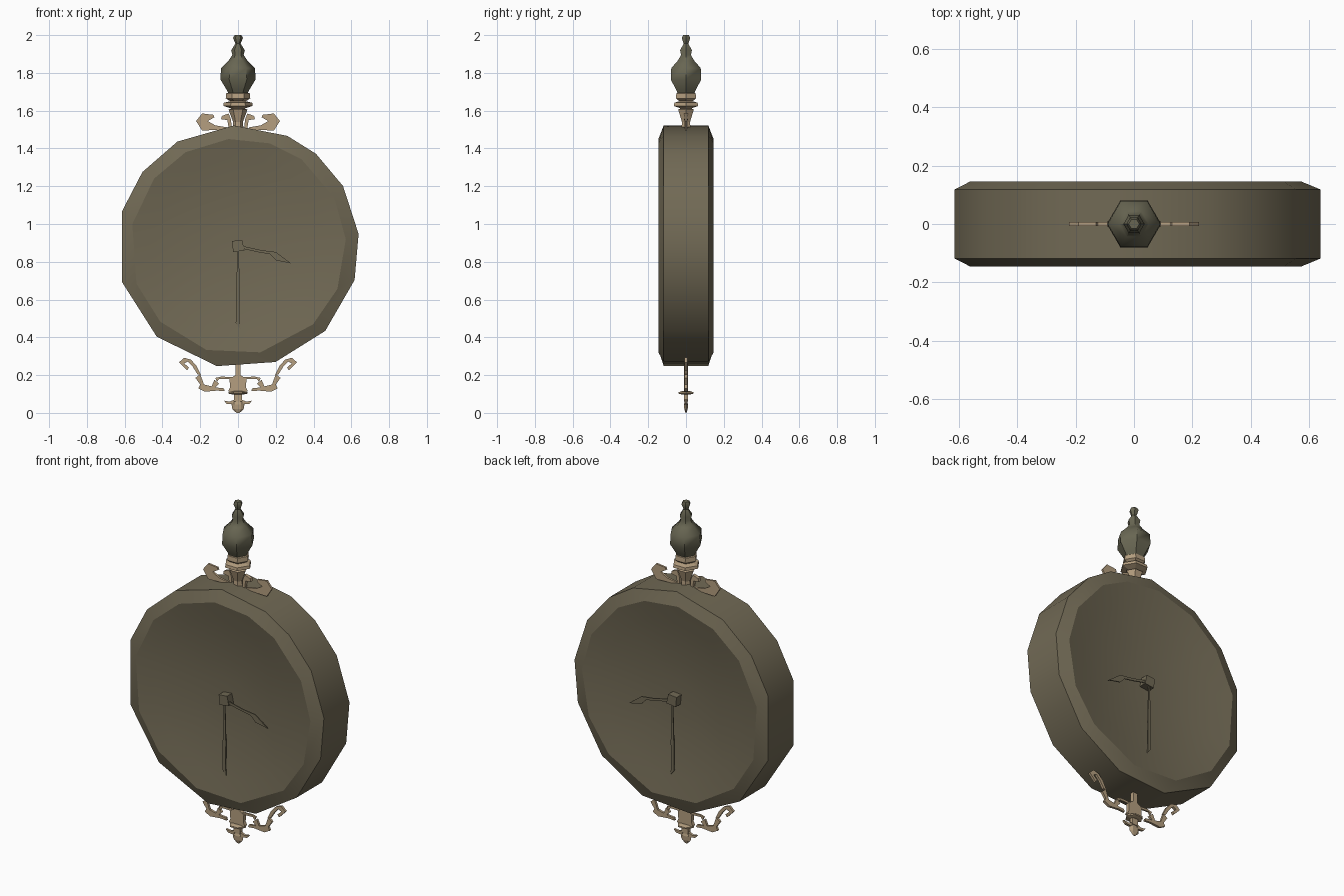
import bpy, bmesh, math

def material(name, rgb):
    m = bpy.data.materials.new(name)
    m.diffuse_color = (*rgb, 1)
    return m

DARK = material("dark bronze", (0.165, 0.142, 0.090))
GREEN = material("green bronze", (0.138, 0.132, 0.085))
TAN = material("pale brass", (0.46, 0.345, 0.215))
CZ = 0.88

def finish(bm, name, mat):
    bmesh.ops.recalc_face_normals(bm, faces=bm.faces[:])
    me = bpy.data.meshes.new(name)
    bm.to_mesh(me)
    bm.free()
    me.materials.append(mat)
    ob = bpy.data.objects.new(name, me)
    bpy.context.collection.objects.link(ob)
    return ob

def bridge(bm, a, b):
    n = len(a)
    return [bm.faces.new((a[i], a[(i + 1) % n], b[(i + 1) % n], b[i])) for i in range(n)]

def lathe(name, profile, mat, sides=6, ys=1.0, smooth=None):
    """Turned part from (radius, z) pairs."""
    bm = bmesh.new()
    rings = [[bm.verts.new((r * math.cos(2 * math.pi * k / sides),
                            ys * r * math.sin(2 * math.pi * k / sides), z))
              for k in range(sides)] for r, z in profile]
    for a, b in zip(rings, rings[1:]):
        bridge(bm, a, b)
    bm.faces.new(rings[0])
    bm.faces.new(rings[-1])
    ob = finish(bm, name, mat)
    if smooth:
        bpy.ops.object.select_all(action='DESELECT')
        ob.select_set(True)
        bpy.context.view_layer.objects.active = ob
        bpy.ops.object.shade_smooth_by_angle(angle=math.radians(smooth))
    return ob

def plate(name, pts, mat, y=0.0, t=0.014):
    """Flat cut-out in the xz plane with thickness t, centred on y."""
    bm = bmesh.new()
    a = [bm.verts.new((x, y - t / 2, z)) for x, z in pts]
    b = [bm.verts.new((x, y + t / 2, z)) for x, z in pts]
    bm.faces.new(a)
    bm.faces.new(b)
    bridge(bm, a, b)
    return finish(bm, name, mat)

def pair(name, pts, mat, **kw):
    plate(name + "_right", pts, mat, **kw)
    plate(name + "_left", [(-x, z) for x, z in pts], mat, **kw)

# clock drum: uneven 14-sided rim, chamfers, and a shallow dish on both sides
OUT = [92, 66, 50, 30, 6, -16, -44, -72, -100, -132, -163, -197, -218, -240]
INN = [95, 73, 54, 27, 4, -23, -46, -78, -107, -136, -160, -192, -219, -241]
bm = bmesh.new()

def ring(angles, r, y):
    return [bm.verts.new((r * math.cos(math.radians(a)), y,
                          CZ + r * math.sin(math.radians(a)))) for a in angles]

walls = {s: ring(OUT, 0.642, 0.118 * s) for s in (-1, 1)}
bridge(bm, walls[-1], walls[1])
sharp = [walls[-1], walls[1]]
for s in (-1, 1):
    prev = walls[s]
    for t in (1, 0.8, 0.6, 0.4, 0.2):
        cur = ring(INN, 0.572 * t, s * (0.146 - 0.06 * (1 - t * t)))
        bridge(bm, prev, cur)
        if t == 1:
            sharp.append(cur)
        prev = cur
    bm.faces.new(prev)
for f in bm.faces:
    f.smooth = True
for r in sharp:
    for i in range(len(r)):
        bm.edges.get((r[i], r[i - 1])).smooth = False
finish(bm, "clock_drum", DARK)

# hands and hub on both faces
for s, side in ((-1, "front"), (1, "back")):
    plate("hub_" + side, [(-0.032, 0.91), (0.022, 0.915), (0.034, 0.86), (-0.026, 0.852)],
          DARK, y=0.108 * s, t=0.05)
    plate("hour_hand_" + side, [(0.02, 0.885), (0.12, 0.862), (0.20, 0.852), (0.28, 0.792),
                                (0.20, 0.808), (0.17, 0.84), (0.11, 0.85), (0.02, 0.87)],
          DARK, y=0.124 * s, t=0.006)
    plate("minute_hand_" + side, [(-0.003, 0.86), (0.004, 0.86), (0.01, 0.64), (0.008, 0.49),
                                  (0.012, 0.445), (-0.012, 0.475), (-0.01, 0.64)],
          DARK, y=0.124 * s, t=0.006)

# finial: bulb on a brass collar
lathe("finial_bulb", [(0.05, 1.69), (0.06, 1.71), (0.093, 1.765), (0.09, 1.825), (0.05, 1.865),
                      (0.03, 1.895), (0.036, 1.92), (0.014, 1.955), (0.026, 1.985), (0.018, 2.0)],
      GREEN, smooth=45)
lathe("finial_collar", [(0.03, 1.49), (0.026, 1.54), (0.05, 1.605), (0.035, 1.612), (0.078, 1.625),
                        (0.075, 1.642), (0.042, 1.65), (0.065, 1.665), (0.062, 1.692),
                        (0.03, 1.70)], TAN, ys=0.95)

# top scrolls
pair("top_scroll", [(0.05, 1.50), (0.19, 1.495), (0.222, 1.545), (0.19, 1.585), (0.13, 1.578),
                    (0.125, 1.565), (0.16, 1.545), (0.12, 1.522), (0.06, 1.512)], TAN, t=0.012)
pair("top_curl", [(0.035, 1.50), (0.05, 1.51), (0.056, 1.55), (0.09, 1.555), (0.085, 1.572),
                  (0.05, 1.585), (0.036, 1.55)], TAN, t=0.02)

# bottom pendant
plate("pendant_stem", [(-0.014, 0.26), (0.014, 0.26), (0.014, 0.20), (0.045, 0.18), (0.042, 0.135),
                       (0.052, 0.115), (0.02, 0.10), (0.02, 0.06), (-0.02, 0.06), (-0.02, 0.10),
                       (-0.052, 0.115), (-0.042, 0.135), (-0.045, 0.18), (-0.014, 0.20)],
      TAN, t=0.022)
lathe("pendant_collar", [(0.03, 0.098), (0.05, 0.102), (0.05, 0.11), (0.03, 0.115)], TAN, ys=0.9)
lathe("pendant_drop", [(0.008, 0.0), (0.03, 0.02), (0.034, 0.045), (0.014, 0.068)], TAN, ys=0.35)

# bottom leaves and curls
pair("pendant_barb", [(0.02, 0.045), (0.06, 0.048), (0.075, 0.065), (0.045, 0.06), (0.02, 0.07)], TAN)
pair("pendant_link", [(0.03, 0.178), (0.10, 0.18), (0.11, 0.165), (0.12, 0.185), (0.09, 0.192),
                      (0.03, 0.19)], TAN, t=0.01)
pair("leaf", [(0.07, 0.115), (0.11, 0.118), (0.175, 0.112), (0.21, 0.13), (0.20, 0.15),
              (0.225, 0.185), (0.20, 0.205), (0.18, 0.15), (0.14, 0.14), (0.125, 0.175),
              (0.10, 0.155), (0.12, 0.135), (0.075, 0.13)], TAN)
pair("upper_curl", [(0.195, 0.20), (0.215, 0.205), (0.24, 0.245), (0.265, 0.272), (0.285, 0.262),
                    (0.26, 0.24), (0.27, 0.225), (0.312, 0.268), (0.285, 0.292), (0.25, 0.282),
                    (0.22, 0.25)], TAN)
